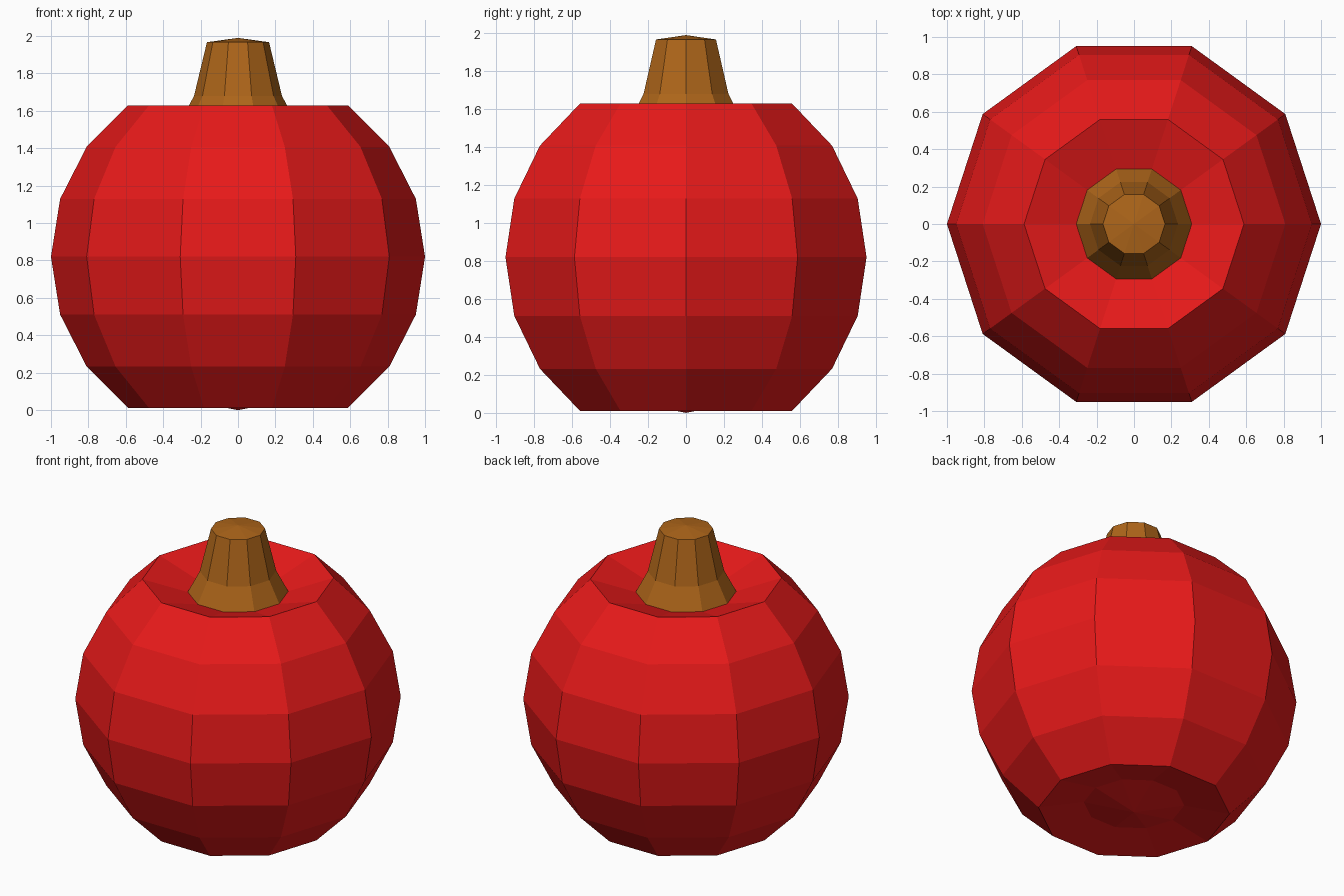
import bpy, bmesh
from math import cos, sin, pi, radians

if "Cube" in bpy.data.objects:
    bpy.data.objects.remove(bpy.data.objects["Cube"])

SIDES = 10


def material(name, color):
    m = bpy.data.materials.new(name)
    m.diffuse_color = (*color, 1)
    m.use_nodes = True
    m.node_tree.nodes["Principled BSDF"].inputs["Base Color"].default_value = m.diffuse_color
    return m


def lathe(name, profile, mat):
    """Spin (radius, z) points about z; radius 0 makes a pole."""
    bm = bmesh.new()
    rings = []
    for r, z in profile:
        n = SIDES if r > 0 else 1
        rings.append([bm.verts.new((r * cos(2 * pi * i / SIDES), r * sin(2 * pi * i / SIDES), z))
                      for i in range(n)])
    for a, b in zip(rings, rings[1:]):
        for i in range(SIDES):
            j = (i + 1) % SIDES
            quad = [a[i % len(a)], a[j % len(a)], b[j % len(b)], b[i % len(b)]]
            bm.faces.new(list(dict.fromkeys(quad)))
    mesh = bpy.data.meshes.new(name)
    bm.to_mesh(mesh)
    bm.free()
    mesh.materials.append(mat)
    obj = bpy.data.objects.new(name, mesh)
    bpy.context.collection.objects.link(obj)
    return obj


red = material("red_skin", (0.8, 0.01, 0.01))
brown = material("brown_stem", (0.42, 0.13, 0.01))

# Body: faceted sphere with pushed-in bottom and top
sphere = [(cos(radians(a)), 0.82 + sin(radians(a))) for a in range(-54, 55, 18)]
lathe("body", [(0, 0.0), (0.309, 0.06)] + sphere + [(0.309, 1.54)], red)

# Stem: flared base rising out of the dent, with a shallow cap
lathe("stem", [(0.309, 1.54), (0.235, 1.68), (0.166, 1.967), (0, 1.99)], brown)
